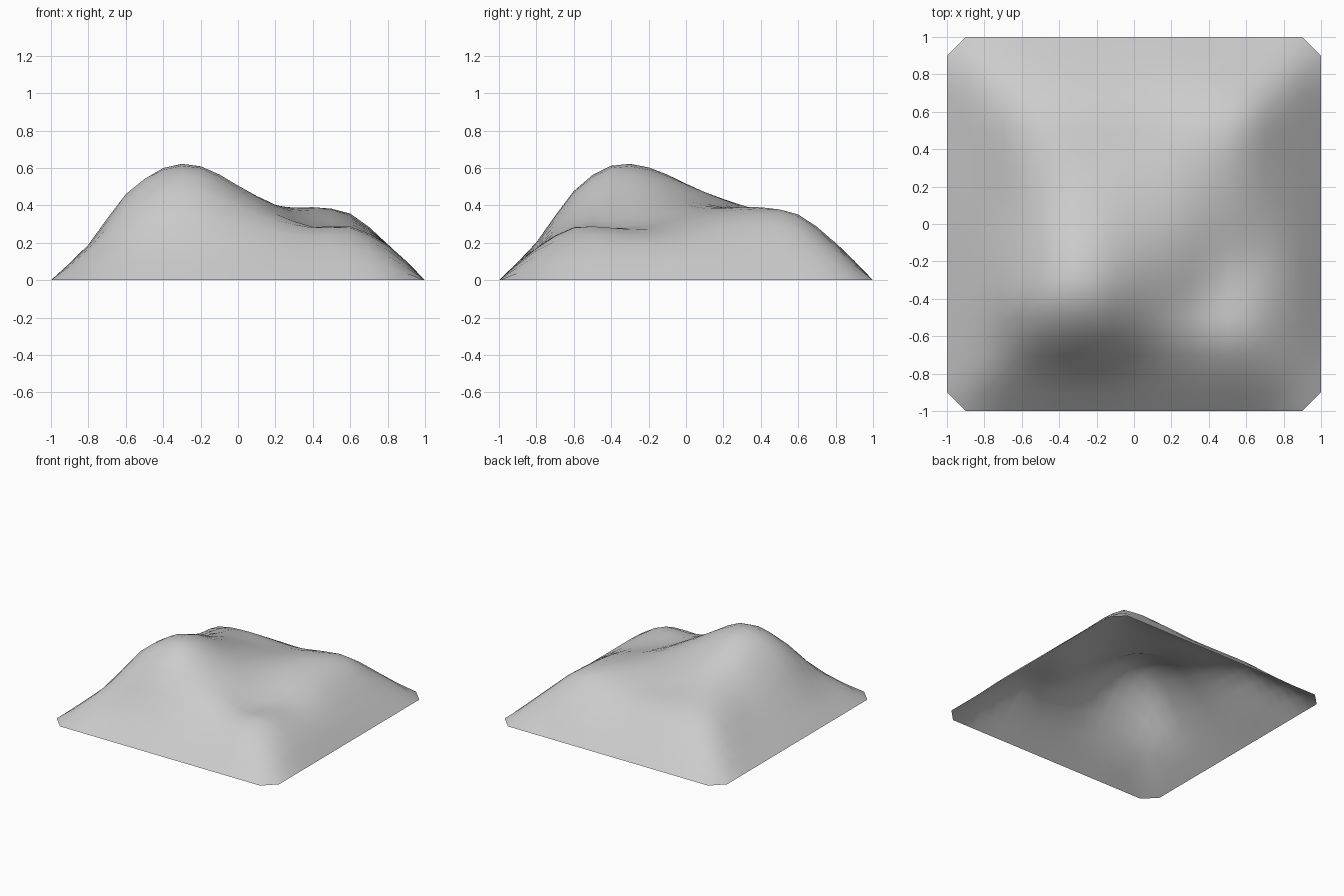
import bpy
import bmesh

cube = bpy.data.objects.get("Cube")
if cube:
    bpy.data.objects.remove(cube, do_unlink=True)

# Survey stations across the ground, and heights in hundredths from back to front
STATIONS = [-1, -.8, -.6, -.4, -.2, .1, .4, .6, .8, 1]
HEIGHTS = [
    [12, 16, 18, 18, 18, 20, 19, 15],
    [15, 28, 31, 31, 30, 34, 34, 19],
    [15, 31, 37, 36, 35, 39, 35, 19],
    [16, 33, 45, 47, 41, 37, 32, 19],
    [18, 41, 58, 59, 45, 31, 27, 19],
    [19, 46, 59, 60, 43, 28, 28, 19],
    [18, 37, 46, 47, 35, 28, 28, 18],
    [14, 18, 20, 20, 18, 17, 17, 13],
]
CELLS = 20


def smooth_curve(values, position):
    """Hermite interpolation of the values placed at the stations."""
    last = len(STATIONS) - 1

    def slope(index):
        before, after = max(index - 1, 0), min(index + 1, last)
        return (values[after] - values[before]) / (STATIONS[after] - STATIONS[before])

    left = max(i for i in range(last) if STATIONS[i] <= position + 1e-6)
    right = left + 1
    width = STATIONS[right] - STATIONS[left]
    t = (position - STATIONS[left]) / width
    blend = t * t * (3 - 2 * t)
    bend = t * (1 - t) * width * ((1 - t) * slope(left) - t * slope(right))
    return values[left] * (1 - blend) + values[right] * blend + bend


# Rows ordered front to back, with level ground around the rim
flat_row = [0] * len(STATIONS)
rows = [flat_row] + [[0] + row + [0] for row in reversed(HEIGHTS)] + [flat_row]
# Row stations mirror the column stations at the front and differ at the back
ROW_STATIONS = [-1, -.8, -.6, -.4, -.2, .1, .4, .6, .8, 1]
assert len(rows) == len(ROW_STATIONS)


def ground_height(x, y):
    along_x = [smooth_curve(row, x) for row in rows]
    return max(smooth_curve(along_x, y) / 100, 0)


# Hill surface: a raised grid, open underneath
bm = bmesh.new()
bmesh.ops.create_grid(bm, x_segments=CELLS, y_segments=CELLS, size=1)
for vert in bm.verts:
    vert.co.z = ground_height(vert.co.x, vert.co.y)

# Clipped corners of the plot
for vert in bm.verts:
    if len(vert.link_edges) == 2:
        vert.co.x *= .95
        vert.co.y *= .95

mesh = bpy.data.meshes.new("hill_terrain")
bm.to_mesh(mesh)
bm.free()
hill = bpy.data.objects.new("hill_terrain", mesh)
bpy.context.collection.objects.link(hill)

# Plain grey ground
grey = bpy.data.materials.new("ground_grey")
grey.use_nodes = True
colour = (.6, .6, .6, 1)
grey.diffuse_color = colour
grey.node_tree.nodes["Principled BSDF"].inputs["Base Color"].default_value = colour
mesh.materials.append(grey)

# Soft rolling shading
for face in mesh.polygons:
    face.use_smooth = True
